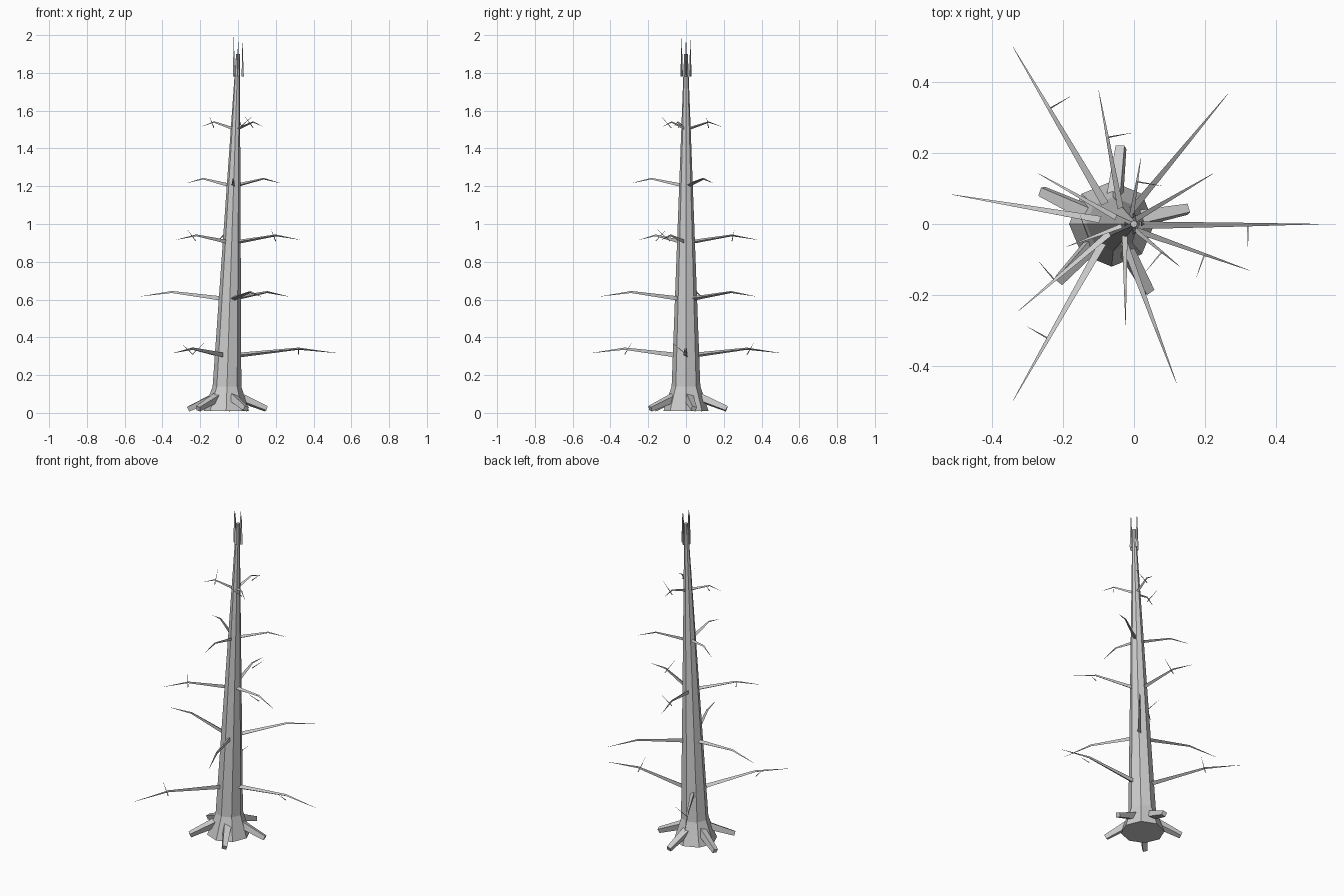
import bpy, bmesh, math
from mathutils import Vector

if "Cube" in bpy.data.objects:
    bpy.data.objects.remove(bpy.data.objects["Cube"], do_unlink=True)

bark = bpy.data.materials.new("grey_bark")
bark.use_nodes = True
GREY = (0.6, 0.6, 0.6, 1)
bark.diffuse_color = GREY
bark.node_tree.nodes["Principled BSDF"].inputs["Base Color"].default_value = GREY


def tube(name, path, radii, sides, level=False, turn=0.0):
    """Flat-faced limb through the path; level keeps the rings horizontal."""
    bm = bmesh.new()
    path = [Vector(p) for p in path]
    rings = []
    axis = (path[-1] - path[0]).normalized()
    u = Vector((1, 0, 0)) if level else axis.cross(Vector((0, 0, 1))).normalized()
    v = Vector((0, 1, 0)) if level else u.cross(axis).normalized()
    for p, r in zip(path, radii):
        angles = [turn + math.tau * i / sides for i in range(sides)]
        rings.append([bm.verts.new(p + r * (math.cos(a) * u + math.sin(a) * v))
                      for a in angles])
    for low, high in zip(rings, rings[1:]):
        for i in range(sides):
            j = (i + 1) % sides
            bm.faces.new((low[i], low[j], high[j], high[i]))
    bm.faces.new(rings[0][::-1])
    bm.faces.new(rings[-1])
    bmesh.ops.recalc_face_normals(bm, faces=bm.faces)
    mesh = bpy.data.meshes.new(name)
    bm.to_mesh(mesh)
    bm.free()
    mesh.materials.append(bark)
    obj = bpy.data.objects.new(name, mesh)
    bpy.context.scene.collection.objects.link(obj)
    return obj


def centre(z):
    """Centre of the leaning trunk at a height."""
    return Vector((-0.063 + 0.033 * z, 0, z))


def heading(degrees):
    a = math.radians(degrees)
    return Vector((math.cos(a), math.sin(a), 0))


UP = Vector((0, 0, 1))

# Trunk with flared foot
tube("trunk", [centre(z) for z in (0.01, 0.14, 1.9)], (0.12, 0.076, 0.01), 8, level=True)

# Roots
for i in range(5):
    out = heading(11 + 72 * i)
    foot = centre(0)
    tube(f"root_{i + 1}", [foot + out * 0.04 + UP * 0.095, foot + out * 0.217 + UP * 0.022],
         (0.03, 0.018), 4, turn=math.pi / 3)

# Whorls of three kinked branches, with side twigs on every other whorl
for tier in range(5):
    z = 0.3 + 0.3 * tier
    reach = 0.575 - 0.097 * tier
    thick = 0.016 - 0.0015 * tier
    for k in range(3):
        angle = 50 * tier + 120 * k
        out, side = heading(angle), heading(angle - 90)
        base = centre(z)
        kink = base + out * reach * 0.65 + UP * 0.04
        tip = base + out * reach + UP * 0.017
        tube(f"branch_{tier + 1}_{k + 1}", [base, kink, tip],
             (thick, thick * 0.42, 0.0006), 3)
        if tier % 2 == 0:
            tube(f"twig_{tier + 1}_{k + 1}",
                 [kink - UP * 0.03, kink + side * 0.07 + UP * 0.03], (0.003, 0.0005), 3)

# Splinters around the broken top
for i, height in enumerate((0.19, 0.195, 0.21, 0.205)):
    foot = Vector((0, 0, 1.78)) + heading(90 * i) * 0.023
    tube(f"splinter_{i + 1}", [foot, foot + UP * height], (0.008, 0.0005), 3, level=True)
